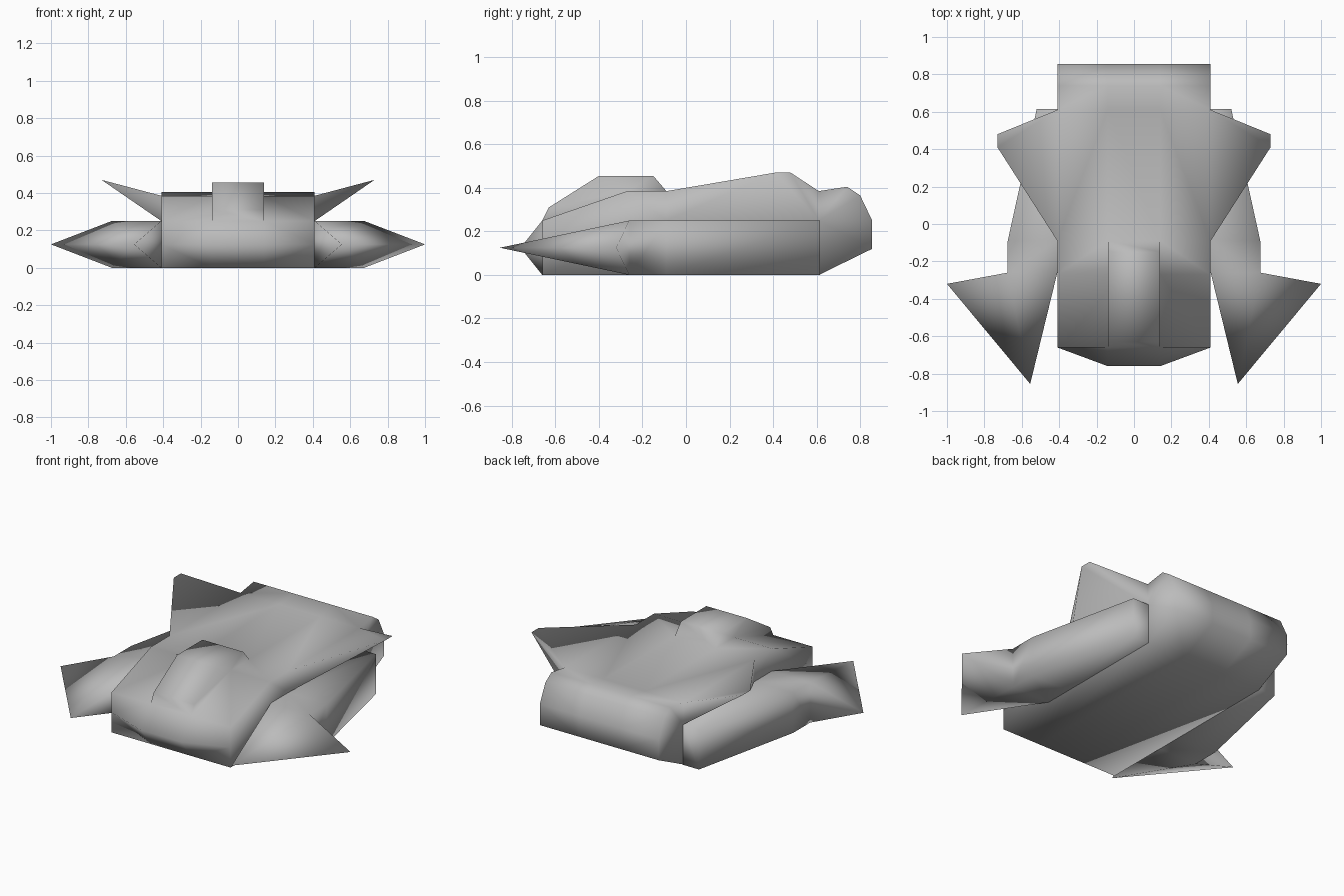
import bpy, bmesh

cube = bpy.data.objects.get("Cube")
if cube:
    bpy.data.objects.remove(cube, do_unlink=True)

grey = bpy.data.materials.new("plain_grey")
grey.use_nodes = True
grey.diffuse_color = (0.5, 0.5, 0.5, 1)
grey.node_tree.nodes["Principled BSDF"].inputs["Base Color"].default_value = (0.5, 0.5, 0.5, 1)


class Shell:
    """Collects faces that share corner points."""

    def __init__(self):
        self.bm = bmesh.new()
        self.points = {}

    def vert(self, p):
        key = tuple(round(c, 4) for c in p)
        if key not in self.points:
            self.points[key] = self.bm.verts.new(key)
        return self.points[key]

    def face(self, *pts):
        self.bm.faces.new([self.vert(p) for p in pts])

    def strip(self, x1, prof1, x2, prof2, closed=True):
        n = len(prof1)
        for i in range(n if closed else n - 1):
            j = (i + 1) % n
            self.face((x1, *prof1[i]), (x1, *prof1[j]), (x2, *prof2[j]), (x2, *prof2[i]))

    def finish(self, name):
        bmesh.ops.recalc_face_normals(self.bm, faces=self.bm.faces)
        bmesh.ops.triangulate(self.bm, faces=self.bm.faces)
        mesh = bpy.data.meshes.new(name)
        self.bm.to_mesh(mesh)
        self.bm.free()
        mesh.materials.append(grey)
        mesh.shade_smooth()
        bpy.context.collection.objects.link(bpy.data.objects.new(name, mesh))


# Side profiles as (y, z)
W, C = 0.41, 0.14
low, mid, high = 0.0, 0.125, 0.25
foot, brow = (-0.66, low), (-0.66, high)
slope_top, deck_front, deck_back = (-0.27, 0.385), (-0.09, 0.385), (0.61, 0.385)
tail = [deck_back, (0.74, 0.405), (0.80, 0.365), (0.855, 0.25), (0.855, 0.12), (0.61, low)]
canopy = [brow, (-0.63, 0.31), (-0.40, 0.455), (-0.15, 0.455), deck_front]
wing_low_front, wing_low_back = (-0.09, high), (0.61, high)
outer = [foot, (-0.66, mid), brow, slope_top, deck_front] + tail
inner = [foot, (-0.76, mid), brow, slope_top, deck_front] + tail
centre = [foot, (-0.76, mid)] + canopy + tail

# Hull with raised canopy and swept wings
hull = Shell()
hull.strip(-C, centre, C, centre)
for s in (-1, 1):
    hull.strip(s * C, inner, s * W, outer)
    hull.face(*[(s * C, *p) for p in canopy + [slope_top]])
    side = outer[:5] + [wing_low_front, wing_low_back] + tail
    hull.face(*[(s * W, *p) for p in side])
    tip_f, tip_b = (s * 0.73, 0.41, 0.47), (s * 0.73, 0.48, 0.47)
    t1, t2 = (s * W, *deck_front), (s * W, *deck_back)
    b1, b2 = (s * W, *wing_low_front), (s * W, *wing_low_back)
    hull.face(t1, t2, tip_b, tip_f)
    hull.face(b1, b2, tip_b, tip_f)
    hull.face(t1, b1, tip_f)
    hull.face(t2, b2, tip_b)
hull.finish("hull")

# Side pods ending in pointed fins
for s, name in ((1, "left_pod"), (-1, "right_pod")):
    pod = Shell()
    rings = [[(s * W, y, low), (s * x, y, low), (s * x, y, high), (s * W, y, high)]
             for x, y in ((0.52, 0.615), (0.675, -0.09), (0.675, -0.26))]
    for a, b in zip(rings, rings[1:]):
        for i in range(3):
            pod.face(a[i], a[i + 1], b[i + 1], b[i])
    pod.face(*rings[0])
    in_low, out_low, out_high, in_high = rings[-1]
    nose, point = (s * 0.555, -0.855, mid), (s * 1.0, -0.32, mid)
    for root_in, root_out in ((in_low, out_low), (in_high, out_high)):
        pod.face(root_in, root_out, nose)
        pod.face(root_out, point, nose)
    pod.face(out_low, out_high, point)
    pod.face(in_low, in_high, nose)
    pod.finish(name)
